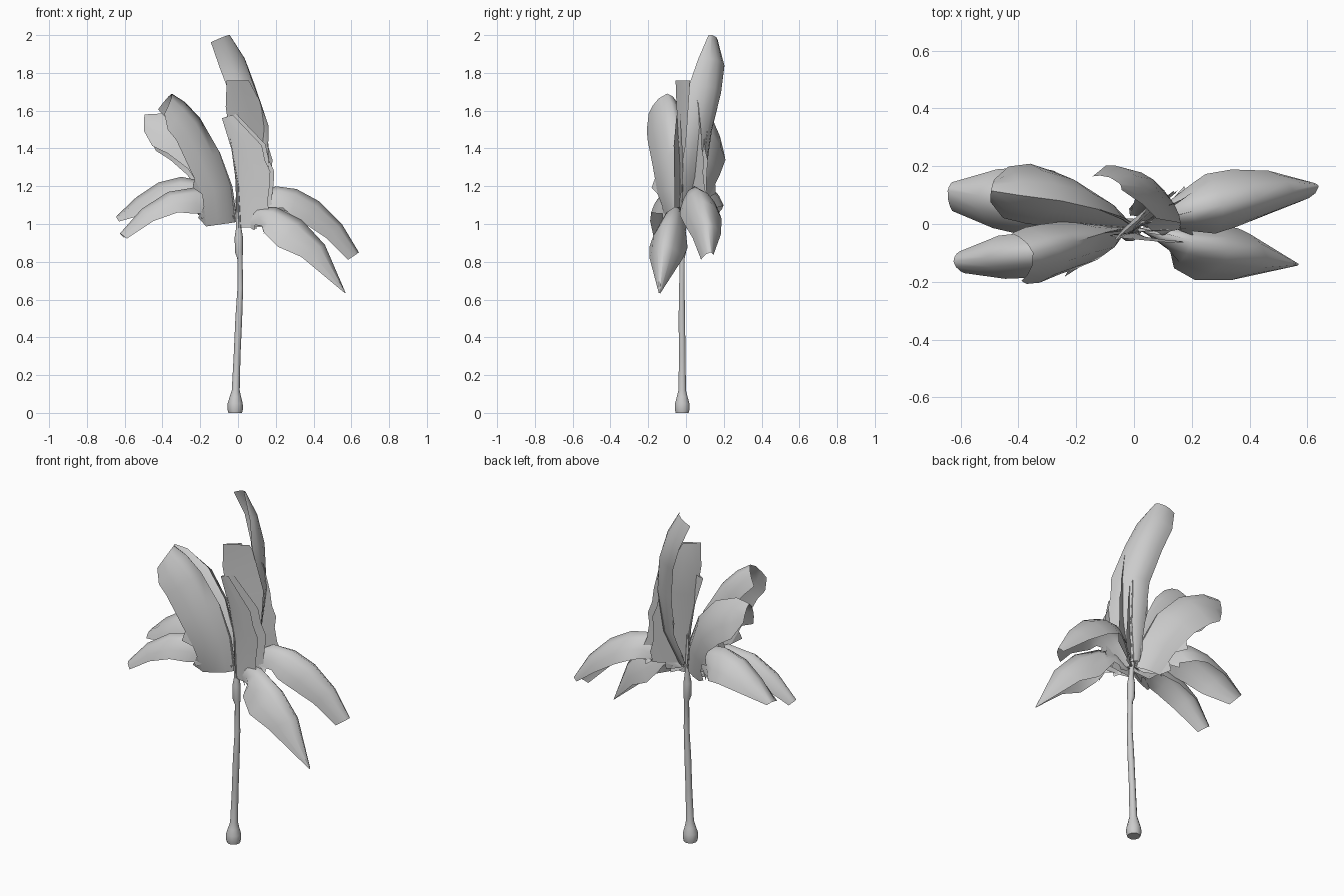
import bpy, bmesh, math
from mathutils import Vector

grey = bpy.data.materials.new("soft_grey")
grey.diffuse_color = (0.6, 0.6, 0.6, 1)


def finish(name, bm, angle):
    me = bpy.data.meshes.new(name)
    bm.to_mesh(me)
    bm.free()
    ob = bpy.data.objects.new(name, me)
    bpy.context.collection.objects.link(ob)
    me.materials.append(grey)
    bpy.ops.object.select_all(action='DESELECT')
    bpy.context.view_layer.objects.active = ob
    ob.select_set(True)
    bpy.ops.object.shade_smooth_by_angle(angle=math.radians(angle))
    return ob


def tube(name, rows, sides=10):
    """Closed round tube from (x, y, z, radius) rows."""
    bm = bmesh.new()
    rings = []
    for x, y, z, r in rows:
        rings.append([bm.verts.new((x + r * math.cos(a), y + r * math.sin(a), z))
                      for a in (2 * math.pi * i / sides for i in range(sides))])
    for p, q in zip(rings, rings[1:]):
        for i in range(sides):
            j = (i + 1) % sides
            bm.faces.new((p[i], p[j], q[j], q[i]))
    bm.faces.new(rings[0][::-1])
    bm.faces.new(rings[-1])
    return finish(name, bm, 50)


def petal(name, spine, near, far, side=(0, 1, 0), under=(0, 0, -1), torn=0.04):
    """Folded leaf: a spine with two halves, each given as (width, drop) per spine point.
    'near' lies towards -side and 'far' towards +side; both fall towards 'under'."""
    pts = [Vector(p) for p in spine]
    side, under = Vector(side).normalized(), Vector(under)
    bm = bmesh.new()
    rows = []
    for i, p in enumerate(pts):
        t = (pts[min(i + 1, len(pts) - 1)] - pts[max(i - 1, 0)]).normalized()
        s = (side - t * side.dot(t)).normalized()
        n = s.cross(t).normalized()
        if n.dot(under) < 0:
            n = -n
        row = []
        for sign, (w, d) in ((-1, near[i]), (1, far[i])):
            half = [p + s * sign * w * a + n * d * b
                    for a, b in ((1, 1), (0.8, 0.6), (0.46, 0.21))]
            row += half if sign < 0 else [p] + half[::-1]
        rows.append([bm.verts.new(v) for v in row])
    for p, q in zip(rows, rows[1:]):
        for k in range(len(p) - 1):
            bm.faces.new((p[k], p[k + 1], q[k + 1], q[k]))
    # torn slivers hanging from the lower edges near the base
    for k in (0, 6):
        for r in (0, 1):
            a, b, c = rows[r][k], rows[r + 1][k], rows[r][3]
            out = (a.co - c.co).normalized() * torn
            v = bm.verts.new(a.co.lerp(b.co, 0.3) + out)
            m = bm.verts.new(a.co.lerp(b.co, 0.6))
            bm.faces.new((a, m, v))
    # thin stalk under the start of the spine
    tube(name + "_stalk", [(*p, r) for p, r in zip(pts[:3], (0.007, 0.005, 0.002))], 6)
    return finish(name, bm, 80)


# main stem with bulb foot and swollen top
tube("stem", [(-0.015, -0.02, 0, 0.036), (-0.015, -0.02, 0.02, 0.041), (-0.015, -0.02, 0.05, 0.04),
              (-0.014, -0.02, 0.085, 0.03), (-0.012, -0.02, 0.12, 0.021), (-0.005, -0.02, 0.3, 0.018),
              (0.004, -0.022, 0.5, 0.018), (0.012, -0.022, 0.66, 0.015), (0.01, -0.02, 0.82, 0.014),
              (0.005, -0.02, 0.85, 0.021), (0.004, -0.02, 0.93, 0.022), (0.004, -0.018, 0.98, 0.014),
              (0.0, -0.015, 1.06, 0.012), (-0.003, -0.01, 1.22, 0.004)])

# drooping petals
petal("right_back_petal",
      [(0.02, 0.0, 1.03), (0.09, 0.02, 1.14), (0.2, 0.045, 1.2), (0.31, 0.065, 1.185),
       (0.43, 0.09, 1.12), (0.55, 0.115, 1.0), (0.64, 0.13, 0.85)],
      [(0.01, 0.02), (0.04, 0.08), (0.075, 0.12), (0.1, 0.14), (0.1, 0.14), (0.08, 0.11), (0.05, 0.07)],
      [(0.01, 0.02), (0.07, 0.08), (0.1, 0.12), (0.11, 0.13), (0.1, 0.13), (0.07, 0.1), (0.015, 0.03)])
petal("right_front_petal",
      [(0.02, -0.02, 1.02), (0.1, -0.035, 1.09), (0.2, -0.06, 1.09), (0.34, -0.09, 1.02),
       (0.46, -0.115, 0.89), (0.57, -0.14, 0.635)],
      [(0.01, 0.03), (0.06, 0.1), (0.095, 0.15), (0.105, 0.19), (0.08, 0.14), (0.004, 0.004)],
      [(0.01, 0.03), (0.04, 0.09), (0.06, 0.13), (0.1, 0.17), (0.1, 0.12), (0.004, 0.004)])
petal("left_back_petal",
      [(-0.02, 0.0, 1.03), (-0.1, 0.02, 1.15), (-0.2, 0.045, 1.23), (-0.3, 0.065, 1.25),
       (-0.42, 0.08, 1.22), (-0.54, 0.1, 1.14), (-0.645, 0.115, 1.04)],
      [(0.01, 0.03), (0.05, 0.09), (0.08, 0.14), (0.1, 0.15), (0.12, 0.13), (0.115, 0.1), (0.07, 0.03)],
      [(0.01, 0.03), (0.06, 0.1), (0.11, 0.15), (0.12, 0.16), (0.12, 0.14), (0.09, 0.09), (0.03, 0.02)])
petal("left_front_petal",
      [(-0.02, -0.02, 1.03), (-0.1, -0.05, 1.13), (-0.22, -0.08, 1.195), (-0.37, -0.1, 1.17),
       (-0.51, -0.115, 1.08), (-0.625, -0.13, 0.95)],
      [(0.01, 0.03), (0.04, 0.09), (0.07, 0.14), (0.085, 0.12), (0.075, 0.09), (0.04, 0.045)],
      [(0.01, 0.03), (0.04, 0.08), (0.06, 0.13), (0.075, 0.11), (0.075, 0.07), (0.035, 0.03)])

# raised left petals
petal("left_front_upper_petal",
      [(-0.01, -0.015, 1.01), (-0.035, -0.02, 1.2), (-0.1, -0.03, 1.385), (-0.2, -0.06, 1.56),
       (-0.28, -0.08, 1.645), (-0.35, -0.1, 1.69)],
      [(0.07, 0.16), (0.13, 0.16), (0.145, 0.18), (0.145, 0.17), (0.13, 0.17), (0.1, 0.11)],
      [(0.01, 0.1), (0.02, 0.13), (0.04, 0.15), (0.06, 0.14), (0.07, 0.13), (0.07, 0.11)],
      under=(-1, 0, -0.6))
petal("left_back_upper_petal",
      [(-0.01, 0.0, 1.03), (-0.04, 0.02, 1.2), (-0.12, 0.05, 1.38), (-0.25, 0.08, 1.52),
       (-0.4, 0.1, 1.585), (-0.495, 0.115, 1.58)],
      [(0.03, 0.1), (0.04, 0.14), (0.06, 0.17), (0.08, 0.19), (0.08, 0.18), (0.04, 0.09)],
      [(0.06, 0.12), (0.1, 0.16), (0.13, 0.19), (0.13, 0.21), (0.1, 0.2), (0.04, 0.1)],
      under=(-1, 0, -0.6))

# upright middle petals
petal("tall_back_petal",
      [(0.02, 0.02, 1.05), (0.085, 0.08, 1.25), (0.105, 0.115, 1.5), (0.065, 0.155, 1.72),
       (0.01, 0.165, 1.87), (-0.05, 0.14, 2.0)],
      [(0.08, 0.0), (0.12, 0.02), (0.12, 0.04), (0.11, 0.085), (0.09, 0.05), (0.02, 0.01)],
      [(0.03, 0.02), (0.07, 0.04), (0.085, 0.06), (0.1, 0.06), (0.105, 0.06), (0.085, 0.06)],
      side=(-1, 1, 0), under=(-1, -1, 0), torn=0.01)
petal("middle_petal",
      [(0.0, -0.02, 1.05), (-0.01, -0.025, 1.25), (-0.04, -0.04, 1.45), (-0.065, -0.05, 1.62),
       (-0.06, -0.055, 1.76)],
      [(0.015, 0.24), (0.02, 0.22), (0.02, 0.23), (0.02, 0.22), (0.01, 0.14)],
      [(0.015, 0.19), (0.02, 0.2), (0.02, 0.2), (0.02, 0.17), (0.01, 0.1)],
      side=(-0.6, 0.8, 0), under=(0.8, 0.6, 0), torn=0.015)
petal("front_short_petal",
      [(0.01, -0.03, 0.98), (0.0, -0.03, 1.2), (-0.03, -0.035, 1.38), (-0.085, -0.04, 1.56)],
      [(0.03, 0.13), (0.03, 0.17), (0.03, 0.16), (0.01, 0.06)],
      [(0.01, 0.15), (0.015, 0.19), (0.015, 0.18), (0.01, 0.08)],
      under=(1, 0, 0), torn=0.015)
